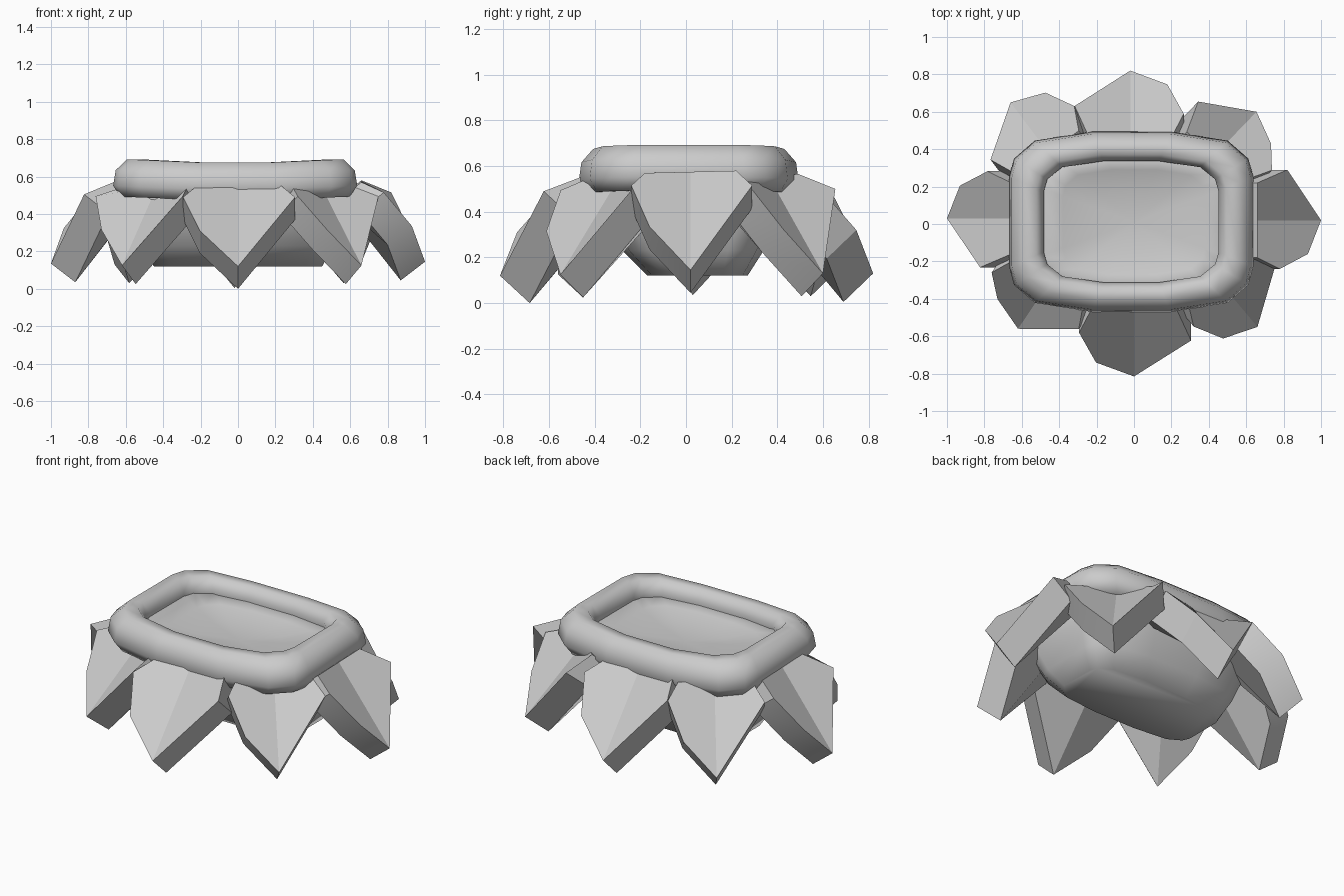
import bpy, bmesh
from math import sin, cos, pi, radians
from mathutils import Matrix, Vector

if "Cube" in bpy.data.objects:
    bpy.data.objects.remove(bpy.data.objects["Cube"])

# Rounded-rectangle outline shared by the basin and the rim
QUAD = [(1, .5), (.96, .7), (.79, .9), (.32, 1)]
OUT = QUAD + [(-x, y) for x, y in reversed(QUAD)]
OUT += [(-x, -y) for x, y in OUT]


def make(name, bm, angle):
    bmesh.ops.recalc_face_normals(bm, faces=bm.faces)
    me = bpy.data.meshes.new(name)
    bm.to_mesh(me)
    bm.free()
    ob = bpy.data.objects.new(name, me)
    bpy.context.collection.objects.link(ob)
    bpy.context.view_layer.objects.active = ob
    ob.select_set(True)
    bpy.ops.object.shade_smooth_by_angle(angle=radians(angle))
    ob.select_set(False)
    return ob


def ring(bm, a, b, z, cx=0, cy=0, sag=0):
    return [bm.verts.new((cx + a * u, cy + b * v, z + sag * (abs(u) - .5)))
            for u, v in OUT]


def bridge(bm, r, s):
    n = len(r)
    for i in range(n):
        j = (i + 1) % n
        bm.faces.new((r[i], r[j], s[j], s[i]))


# Basin: rounded body with a shallow dished floor
bm = bmesh.new()
levels = [(.45, .22, .12, .05), (.51, .31, .23, .03), (.56, .38, .37, .02),
          (.57, .40, .52, .01), (.50, .37, .61, .01), (.38, .28, .575, .01),
          (.22, .16, .545, .01)]
rings = [ring(bm, a, b, z, 0, cy) for a, b, z, cy in levels]
for r, s in zip(rings, rings[1:]):
    bridge(bm, r, s)
bm.faces.new(rings[0])
mid = bm.verts.new((0, .01, .535))
for i in range(len(OUT)):
    bm.faces.new((rings[-1][i], rings[-1][(i + 1) % len(OUT)], mid))
make("basin", bm, 100)

# Rim: fat closed tube around the opening, leaning slightly inward
bm = bmesh.new()
rings = []
for k in range(8):
    t = 2 * pi * (k + .5) / 8
    w, h = .093 * cos(t) - .018 * sin(t), .108 * sin(t)
    rings.append(ring(bm, .560 + w, .403 + w * .85, .580 + h, -.015, .012, .025))
for k in range(8):
    bridge(bm, rings[k], rings[(k + 1) % 8])
make("rim", bm, 75)

# Petals: thick faceted slabs, one outline (radial, sideways, height) from the tip
OUTER = [(0, 0, .13), (-.07, -.18, .32), (-.22, -.26, .50), (-.34, -.2, .555),
         (-.34, 0, .56), (-.34, .2, .565), (-.18, .27, .50)]


def petal(name, x, y, angle, width=1.0, lift=0.0, drop=.10, flare=0.0):
    bm = bmesh.new()
    rot = Matrix.Rotation(radians(angle), 3, 'Z')
    base = Vector((x, y, lift))

    def layer(dr, dz):
        verts = []
        for i, (r, s, z) in enumerate(OUTER):
            if i == 2:                       # flared shoulder
                r, s = r + flare, s - flare * .5
            p = Vector((r * (1 + (width - 1) * .5) + dr, s * width, z + dz))
            verts.append(bm.verts.new(base + rot @ p))
        return verts
    o, n = layer(0, 0), layer(-.13, -drop)
    for v in (o, n):
        bm.faces.new(v[:5])
        bm.faces.new((v[0], v[4], v[5], v[6]))
    bridge(bm, o, n)
    make(name, bm, 25)


petal("petal_right", 1, .02, 0, 1, .015)
petal("petal_left", -1, .03, 180, .97, .005)
petal("petal_front", 0, -.815, 270, 1.13, -.01, .12)
petal("petal_back", -.02, .82, 90, 1.1, .0, .125)
petal("petal_front_right", .66, -.55, -50, 1, -.005)
petal("petal_back_right", .655, .60, 46, .97, 0, .10, .05)
petal("petal_back_left", -.66, .65, 127)
petal("petal_front_left", -.62, -.56, 236, 1, -.005, .10, .05)
